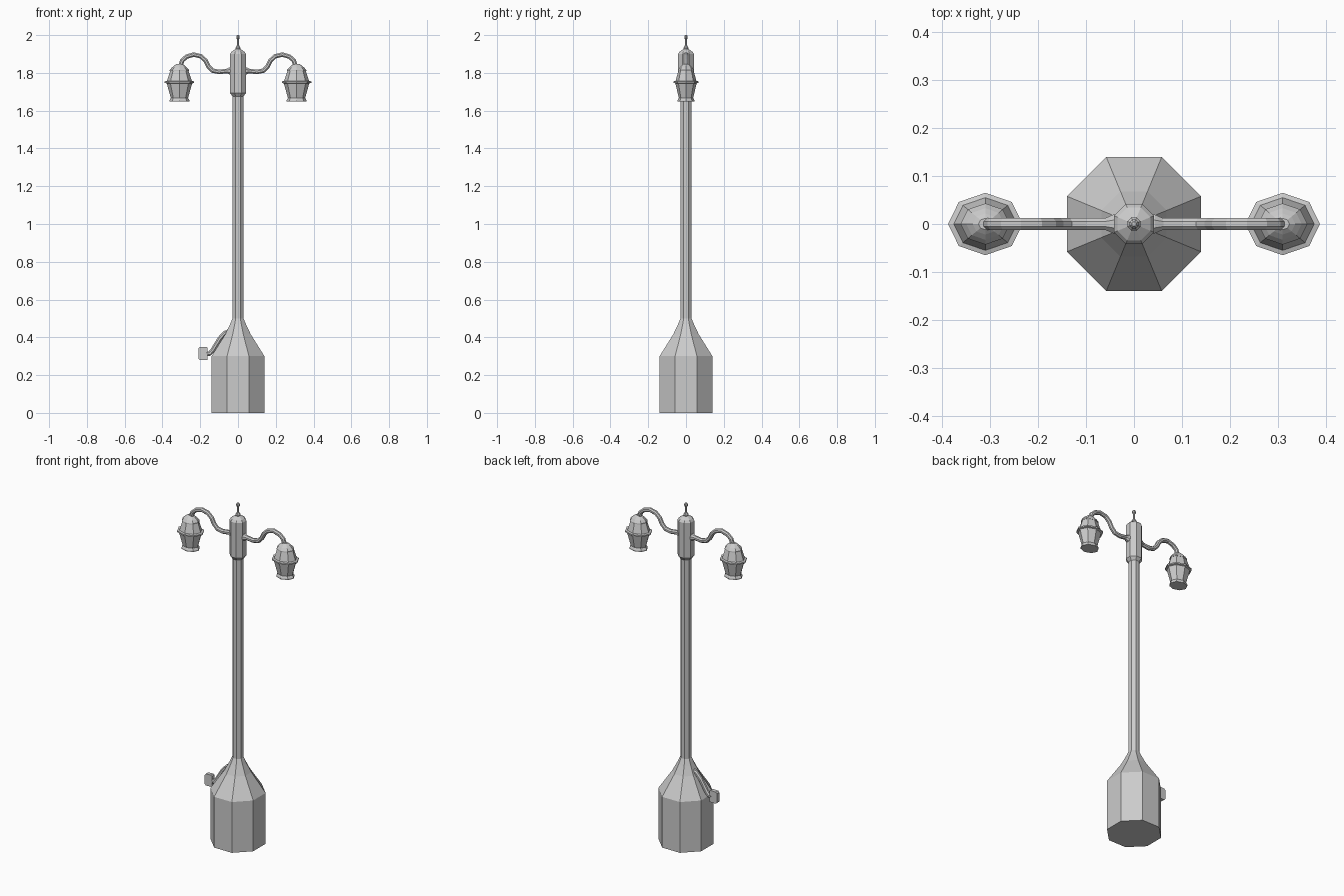
import bpy, bmesh
from math import cos, sin, pi
from mathutils import Vector, Matrix

if "Cube" in bpy.data.objects:
    bpy.data.objects.remove(bpy.data.objects["Cube"])

SEC = 1 / cos(pi / 8)  # apothem to corner radius of an octagon


def skin(name, rings):
    """Join equal-sized rings of points into a closed, flat-shaded mesh."""
    bm = bmesh.new()
    loops = [[bm.verts.new(p) for p in ring] for ring in rings]
    n = len(loops[0])
    for a, b in zip(loops, loops[1:]):
        for i in range(n):
            j = (i + 1) % n
            bm.faces.new((a[i], a[j], b[j], b[i]))
    bm.faces.new(loops[0])
    bm.faces.new(loops[-1])
    bmesh.ops.recalc_face_normals(bm, faces=bm.faces)
    mesh = bpy.data.meshes.new(name)
    bm.to_mesh(mesh)
    bm.free()
    ob = bpy.data.objects.new(name, mesh)
    bpy.context.collection.objects.link(ob)
    return ob


def lathe(name, profile, x=0, turn=pi / 8, sx=1, sides=8):
    """Stack of polygon rings from (radius, z) pairs."""
    return skin(name, [[(x + sx * r * cos(turn + 2 * pi * i / sides),
                         r * sin(turn + 2 * pi * i / sides), z)
                        for i in range(sides)] for r, z in profile])


def tube(name, path, radii, side=1, sides=8):
    """Sweep a polygon along a path of (x, z) points in the y = 0 plane."""
    pts = [Vector((x * side, 0, z)) for x, z in path]
    rings = []
    for k, p in enumerate(pts):
        d = (pts[min(k + 1, len(pts) - 1)] - pts[max(k - 1, 0)]).normalized()
        nrm = Vector((-d.z, 0, d.x))
        angles = [pi / sides + 2 * pi * i / sides for i in range(sides)]
        rings.append([p + radii[k] * (nrm * cos(a) + Vector((0, sin(a), 0)))
                      for a in angles])
    return skin(name, rings)


def octo(profile):
    return [(r * SEC, z) for r, z in profile]


# base, flare and pole
lathe("base_and_pole", octo([(0.14, 0), (0.14, 0.3), (0.068, 0.415),
                             (0.044, 0.465), (0.029, 0.5), (0.029, 1.7)]))
# collar holding the arms
lathe("collar", octo([(0.029, 1.675), (0.042, 1.693), (0.042, 1.9),
                      (0.034, 1.912), (0.013, 1.927)]))
# finial with ball tip
lathe("finial", [(0.014, 1.92), (0.015, 1.933), (0.008, 1.942), (0.006, 1.95),
                 (0.006, 1.978), (0.010, 1.984), (0.010, 1.993), (0.005, 2.0)])

# curved arms with hanging lanterns
arm = [(0.035, 1.81), (0.044, 1.81), (0.06, 1.81), (0.10, 1.805), (0.135, 1.812), (0.157, 1.835),
       (0.172, 1.865), (0.197, 1.888), (0.235, 1.897), (0.272, 1.886),
       (0.295, 1.866), (0.307, 1.83)]
for side, label in ((-1, "left"), (1, "right")):
    tube(f"{label}_arm", arm, [0.021, 0.021] + [0.013] * 10, side)
    cx = 0.31 * side
    lathe(f"{label}_lantern_cap", [(0.012, 1.848), (0.022, 1.84), (0.033, 1.829),
                                   (0.043, 1.815), (0.043, 1.809)], cx, 0, 1.2)
    lathe(f"{label}_lantern_body", [(0.040, 1.812), (0.055, 1.758), (0.065, 1.755),
                                    (0.065, 1.747), (0.056, 1.744), (0.038, 1.667),
                                    (0.044, 1.655), (0.044, 1.648)], cx, 0, 1.2)

# small side spout with a flat knob
tube("side_spout", [(-0.03, 0.44), (-0.07, 0.422), (-0.095, 0.395), (-0.135, 0.33),
                    (-0.15, 0.314), (-0.17, 0.312)],
     [0.013, 0.013, 0.0135, 0.0135, 0.0135, 0.0135])
knob = [(-0.162, 0.28), (-0.162, 0.345), (-0.168, 0.35), (-0.203, 0.348),
        (-0.21, 0.34), (-0.21, 0.287), (-0.203, 0.28)]
skin("spout_knob", [[(x, y, z) for x, z in knob] for y in (-0.0115, 0.0115)])
